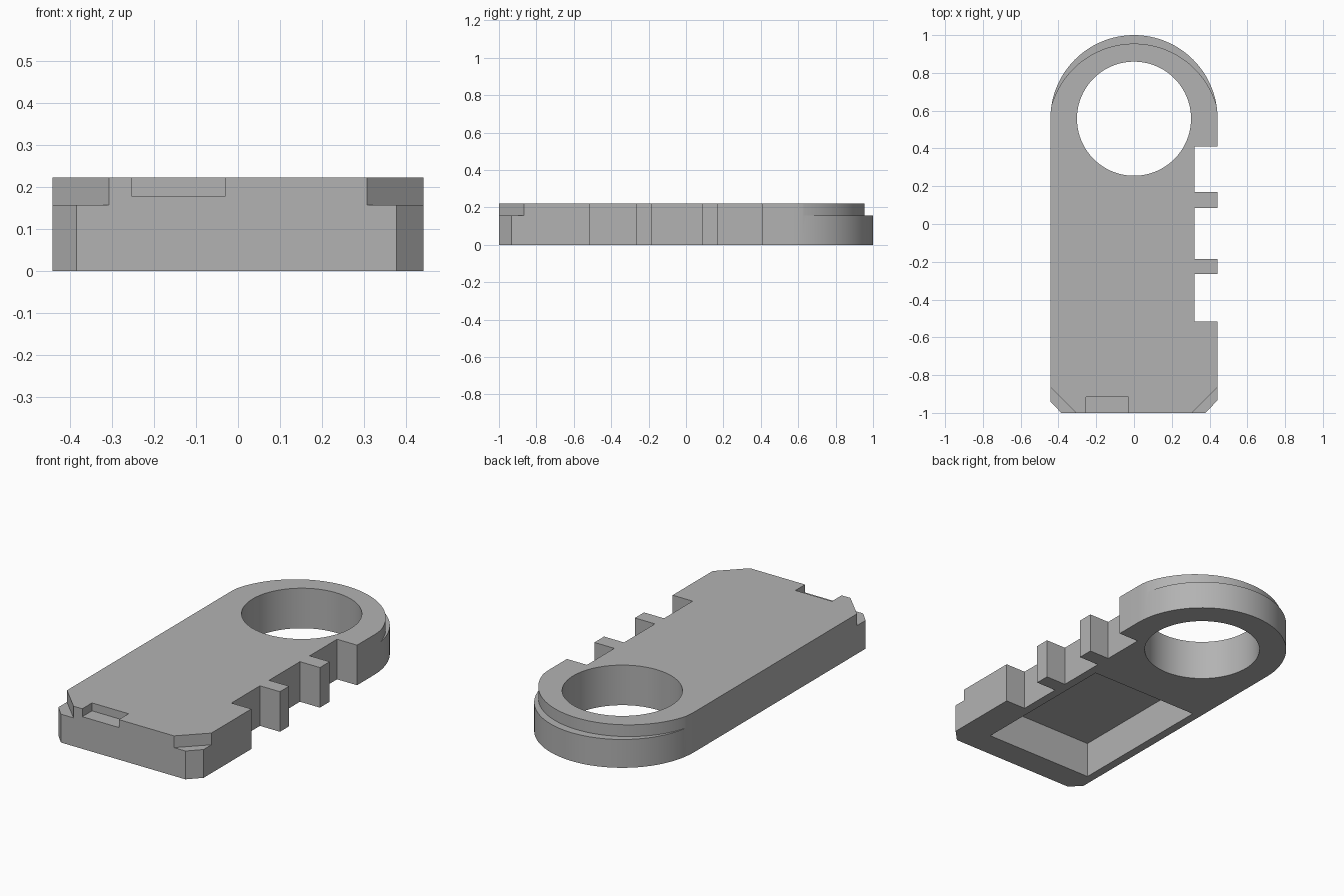
import bpy
import bmesh
from math import cos, sin, pi, radians

if "Cube" in bpy.data.objects:
    bpy.data.objects.remove(bpy.data.objects["Cube"], do_unlink=True)

HALF, HEIGHT, LEDGE, RING_Y = 0.4425, 0.222, 0.157, 0.5575

grey = bpy.data.materials.new("plain grey")
grey.use_nodes = True
colour = (0.45, 0.45, 0.45, 1)
grey.diffuse_color = colour
grey.node_tree.nodes["Principled BSDF"].inputs["Base Color"].default_value = colour


def arc(cy, radius, start, end, steps):
    """Points on an arc centred on x = 0."""
    angles = [start + (end - start) * i / steps for i in range(steps + 1)]
    return [(radius * cos(a), cy + radius * sin(a)) for a in angles]


def prism(name, outline, z0, z1):
    """Extrude a flat outline between two heights."""
    bm = bmesh.new()
    base = bm.faces.new([bm.verts.new((x, y, z0)) for x, y in outline])
    top = bmesh.ops.extrude_face_region(bm, geom=[base])["geom"]
    for v in top:
        if isinstance(v, bmesh.types.BMVert):
            v.co.z = z1
    bmesh.ops.recalc_face_normals(bm, faces=bm.faces)
    mesh = bpy.data.meshes.new(name)
    bm.to_mesh(mesh)
    bm.free()
    mesh.materials.append(grey)
    obj = bpy.data.objects.new(name, mesh)
    bpy.context.collection.objects.link(obj)
    return obj


def box(name, x0, x1, y0, y1, z0, z1):
    return prism(name, [(x0, y0), (x1, y0), (x1, y1), (x0, y1)], z0, z1)


# Plate with a rounded back end and small front chamfers
outline = [(-HALF, -0.94), (-0.385, -1), (0.378, -1), (HALF, -0.933)]
body = prism("body_plate", outline + arc(RING_Y, HALF, 0, pi, 64), 0, HEIGHT)

# Round through hole
cutters = [prism("hole_cutter", arc(RING_Y, 0.302, 0, 2 * pi, 96)[:-1], -0.1, 0.4)]

# Notches along the left edge
for y0, y1 in [(-0.515, -0.265), (-0.185, 0.085), (0.17, 0.41)]:
    cutters.append(box("notch_cutter", 0.32, 0.6, y0, y1, -0.1, 0.4))

# Stepped front corners
for s in (-1, 1):
    corner = [(s * 0.2075, -1.1), (s * 0.5425, -0.765), (s * 0.6, -1.1)]
    cutters.append(prism("corner_cutter", corner, LEDGE, 0.4))

# Crescent ledge around the rounded end
crescent = arc(0.5, 0.455, 0, pi, 64) + [(-0.7, 0.5), (-0.7, 1.2), (0.7, 1.2), (0.7, 0.5)]
cutters.append(prism("ledge_cutter", crescent, LEDGE, 0.4))

# Shallow slot at the front and deep recess underneath
cutters.append(box("slot_cutter", -0.254, -0.03, -1.1, -0.915, 0.178, 0.4))
cutters.append(box("recess_cutter", -0.395, 0.272, -0.852, 0.01, -0.1, 0.2))

# Apply every cut, then drop the cutters
bpy.context.view_layer.objects.active = body
for cutter in cutters:
    cutter.hide_render = True
    cut = body.modifiers.new("cut", "BOOLEAN")
    cut.operation = "DIFFERENCE"
    cut.solver = "EXACT"
    cut.object = cutter
    bpy.ops.object.modifier_apply(modifier=cut.name)
for cutter in cutters:
    bpy.data.objects.remove(cutter, do_unlink=True)

# Smooth the round walls and keep the edges sharp
for obj in bpy.context.selected_objects:
    obj.select_set(False)
body.select_set(True)
bpy.ops.object.shade_smooth_by_angle(angle=radians(20))
